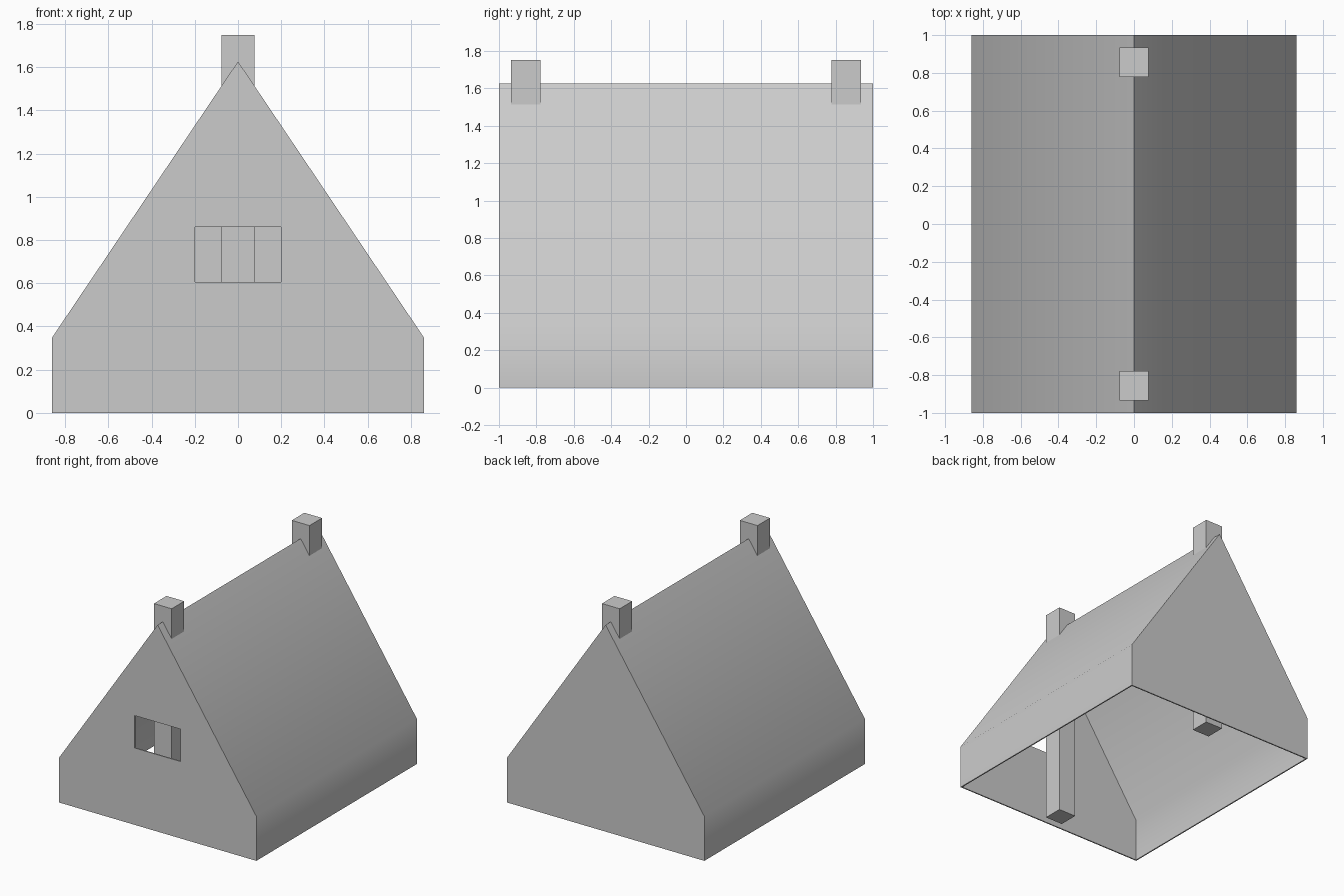
import bpy, bmesh, math

if "Cube" in bpy.data.objects:
    bpy.data.objects.remove(bpy.data.objects["Cube"])

grey = bpy.data.materials.new("plain grey")
grey.diffuse_color = (0.6, 0.6, 0.6, 1)
grey.use_nodes = True
grey.node_tree.nodes["Principled BSDF"].inputs["Base Color"].default_value = grey.diffuse_color


def finish(name, bm):
    bmesh.ops.recalc_face_normals(bm, faces=bm.faces)
    mesh = bpy.data.meshes.new(name)
    bm.to_mesh(mesh)
    bm.free()
    mesh.materials.append(grey)
    obj = bpy.data.objects.new(name, mesh)
    bpy.context.collection.objects.link(obj)
    return obj


def box(name, lo, hi):
    bm = bmesh.new()
    bmesh.ops.create_cube(bm, size=1)
    for v in bm.verts:
        v.co = [l + (c + 0.5) * (h - l) for c, l, h in zip(v.co, lo, hi)]
    return finish(name, bm)


# House shell: gable outline pulled along y, open underneath
outline = [(-0.86, 0), (-0.86, 0.35), (0, 1.627), (0.86, 0.35), (0.86, 0)]
bm = bmesh.new()
front = bm.faces.new([bm.verts.new((x, -1, z)) for x, z in outline])
out = bmesh.ops.extrude_face_region(bm, geom=[front], use_keep_orig=True)
bmesh.ops.translate(bm, vec=(0, 2, 0),
                    verts=[g for g in out["geom"] if isinstance(g, bmesh.types.BMVert)])
bmesh.ops.recalc_face_normals(bm, faces=bm.faces)
floor = [f for f in bm.faces if all(v.co.z < 0.001 for v in f.verts)]
bmesh.ops.delete(bm, geom=floor, context="FACES_ONLY")
house = finish("house_shell", bm)

# Outward-facing normals, so the wall thickness goes inwards
bm = bmesh.new()
bm.from_mesh(house.data)
bm.faces.ensure_lookup_table()
gable = min(bm.faces, key=lambda f: f.calc_center_median().y)
if gable.normal.y > 0:
    bmesh.ops.reverse_faces(bm, faces=bm.faces)
bm.to_mesh(house.data)
bm.free()

solid = house.modifiers.new("wall thickness", "SOLIDIFY")
solid.thickness = 0.01
solid.offset = -1
solid.use_even_offset = True

# Window opening in the front gable
cutter = box("window_cutter", (-0.2, -1.1, 0.605), (0.2, -0.96, 0.86))
cutter.hide_render = True
cut = house.modifiers.new("window", "BOOLEAN")
cut.operation = "DIFFERENCE"
cut.solver = "EXACT"
cut.object = cutter

bpy.context.view_layer.objects.active = house
house.select_set(True)
for m in ("wall thickness", "window"):
    bpy.ops.object.modifier_apply(modifier=m)
bpy.data.objects.remove(cutter)

# Eaves blend softly, all other corners stay crisp
bpy.ops.object.shade_smooth_by_angle(angle=math.radians(40))

# Chimney stacks run from the ground up through the ridge
for name, y in (("front_chimney", -0.857), ("back_chimney", 0.857)):
    box(name, (-0.077, y - 0.078, 0), (0.077, y + 0.078, 1.75))
